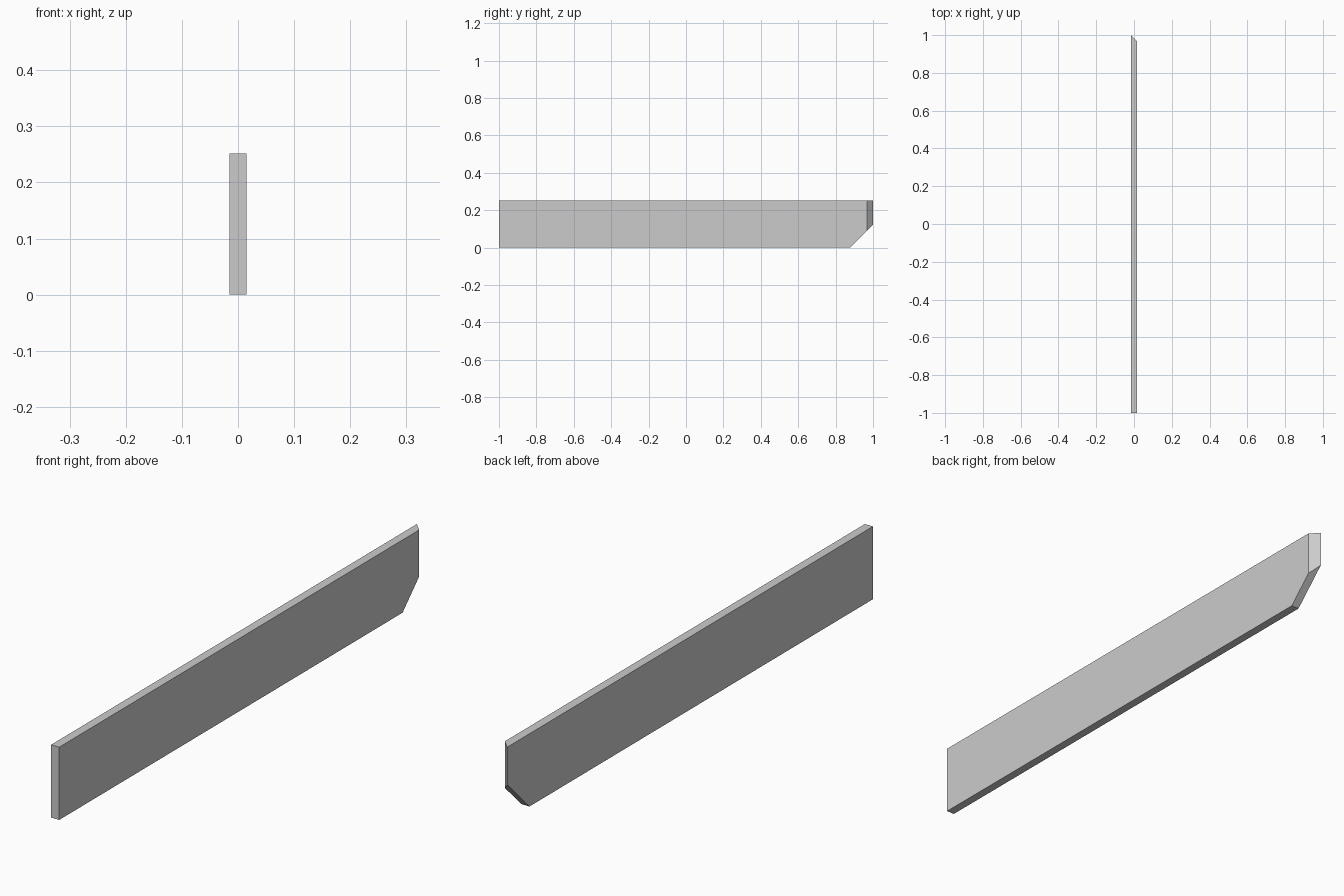
import bpy, bmesh
from mathutils import Vector

if "Cube" in bpy.data.objects:
    bpy.data.objects.remove(bpy.data.objects["Cube"])

T, H = 0.031, 0.252   # board thickness and height
CUT = 0.122           # size of the lower corner cut


def trim(bm, point, normal):
    """Saw off everything on the normal's side and cap the cut."""
    geom = bm.verts[:] + bm.edges[:] + bm.faces[:]
    cut = bmesh.ops.bisect_plane(bm, geom=geom, plane_co=Vector(point),
                                 plane_no=Vector(normal).normalized(), clear_outer=True)
    edges = [e for e in cut["geom_cut"] if isinstance(e, bmesh.types.BMEdge)]
    bmesh.ops.contextual_create(bm, geom=edges)


# Plain board
bm = bmesh.new()
bmesh.ops.create_cube(bm, size=1)
bmesh.ops.scale(bm, vec=(T, 2, H), verts=bm.verts)
bmesh.ops.translate(bm, vec=(0, 0, H / 2), verts=bm.verts)

# Angled lower corner, then the 45 degree mitre across the end
trim(bm, (0, 1 - CUT, 0), (0, 1, -1))
trim(bm, (-T / 2, 1, 0), (1, 1, 0))

bmesh.ops.remove_doubles(bm, verts=bm.verts, dist=1e-5)
bmesh.ops.recalc_face_normals(bm, faces=bm.faces)
mesh = bpy.data.meshes.new("mitred_board")
bm.to_mesh(mesh)
bm.free()
bpy.context.collection.objects.link(bpy.data.objects.new("mitred_board", mesh))
